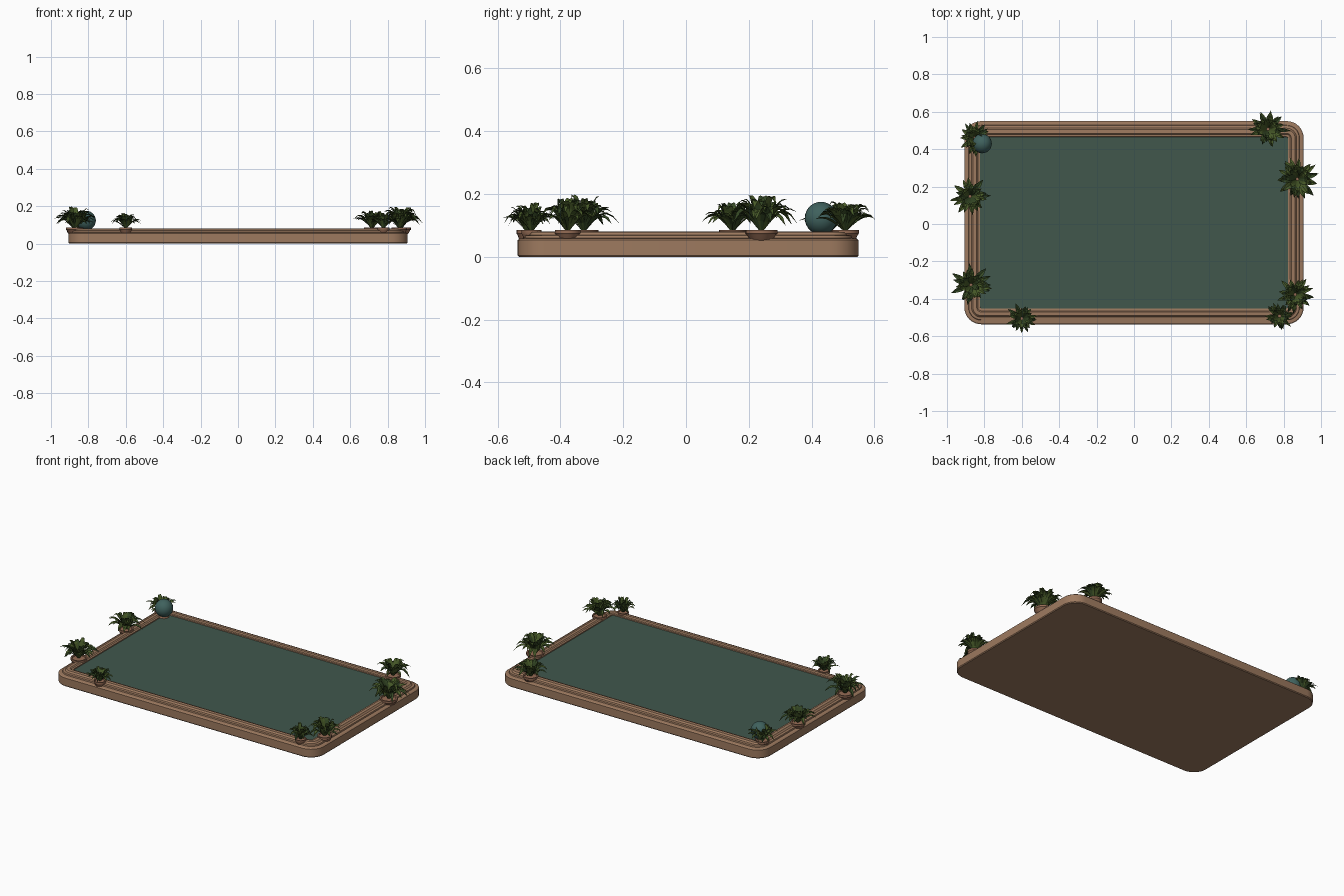
import bpy, bmesh, math, random
from mathutils import Vector

if "Cube" in bpy.data.objects:
    bpy.data.objects.remove(bpy.data.objects["Cube"])
random.seed(7)


def material(name, rgb):
    m = bpy.data.materials.new(name)
    m.diffuse_color = (*rgb, 1)
    m.use_nodes = True
    m.node_tree.nodes["Principled BSDF"].inputs["Base Color"].default_value = m.diffuse_color
    return m


WOOD = material("wood brown", (0.34, 0.195, 0.115))
CLAY = material("clay brown", (0.30, 0.15, 0.09))
WATER = material("pool green", (0.052, 0.095, 0.073))
BALL = material("ball teal", (0.05, 0.12, 0.11))
LEAF = material("leaf green", (0.065, 0.105, 0.022))
LEAF2 = material("dark leaf green", (0.035, 0.065, 0.018))


def finish(bm, name, mats, smooth=None):
    bmesh.ops.recalc_face_normals(bm, faces=bm.faces)
    me = bpy.data.meshes.new(name)
    bm.to_mesh(me)
    bm.free()
    for m in mats:
        me.materials.append(m)
    ob = bpy.data.objects.new(name, me)
    bpy.context.collection.objects.link(ob)
    if smooth:
        bpy.context.view_layer.objects.active = ob
        ob.select_set(True)
        bpy.ops.object.shade_smooth_by_angle(angle=math.radians(smooth))
        ob.select_set(False)
    return ob


CY = 0.007


def rounded_rect(inset, seg=8):
    hx, hy, r = 0.907 - inset, 0.543 - inset, max(0.09 - inset, 0.012)
    pts = []
    for k, (sx, sy) in enumerate([(1, 1), (-1, 1), (-1, -1), (1, -1)]):
        for i in range(seg + 1):
            a = math.pi / 2 * (k + i / seg)
            pts.append((sx * (hx - r) + r * math.cos(a),
                        CY + sy * (hy - r) + r * math.sin(a)))
    return pts


# Tray: stepped wooden moulding swept round a rounded rectangle, flat base
profile = [(0.004, 0), (0, 0.005), (0, 0.053), (0.006, 0.058), (0.022, 0.06),
           (0.024, 0.068), (0.038, 0.070), (0.046, 0.079), (0.066, 0.080),
           (0.072, 0.074), (0.083, 0.073), (0.086, 0.05)]
bm = bmesh.new()
rings = [[bm.verts.new((x, y, z)) for x, y in rounded_rect(d)] for d, z in profile]
n = len(rings[0])
for a, b in zip(rings, rings[1:]):
    for i in range(n):
        bm.faces.new((a[i], a[(i + 1) % n], b[(i + 1) % n], b[i]))
bm.faces.new(rings[0])
bm.faces.new(rings[-1])
finish(bm, "tray", [WOOD], 30)

# Pool surface
bm = bmesh.new()
bm.faces.new([bm.verts.new((x, y, 0.067)) for x, y in rounded_rect(0.084)])
pool = finish(bm, "pool_surface", [WATER])


def lathe(name, x, y, prof, mat, seg=20):
    bm = bmesh.new()
    rs = [[bm.verts.new((x + r * math.cos(2 * math.pi * i / seg),
                         y + r * math.sin(2 * math.pi * i / seg), z))
           for i in range(seg)] for r, z in prof]
    for a, b in zip(rs, rs[1:]):
        for i in range(seg):
            bm.faces.new((a[i], a[(i + 1) % seg], b[(i + 1) % seg], b[i]))
    bm.faces.new(rs[0])
    bm.faces.new(rs[-1])
    return finish(bm, name, [mat], 35)


def plant(name, x, y, R, H, count):
    # arching folded leaves around a crown
    bm = bmesh.new()
    steps = 5
    for k in range(count):
        a = k * 2.39996 + random.uniform(-0.25, 0.25)
        inner = k / count
        reach = R * (1.0 - 0.6 * inner) * random.uniform(0.78, 1.08)
        rise = H * (0.5 + 0.45 * inner) * random.uniform(0.75, 1.15)
        bend = random.uniform(0.62, 0.92) - 0.2 * inner
        width = R * random.uniform(0.11, 0.15)
        d = Vector((math.cos(a), math.sin(a), 0))
        s = Vector((-d.y, d.x, 0))
        rows = []
        for i in range(steps + 1):
            t = i / steps
            c = Vector((x, y, 0.085)) + d * (0.008 + reach * t)
            c.z += rise * math.sin(math.pi * t * bend)
            w = width * (0.2 + 0.8 * math.sin(math.pi * min(1, t ** 0.9))) * (1 - 0.8 * (i == steps))
            up = Vector((0, 0, w * 0.45))
            rows.append([bm.verts.new(p) for p in (c - s * w + up, c, c + s * w + up)])
        mi = int(random.random() < 0.4)
        for p, q in zip(rows, rows[1:]):
            for j in (0, 1):
                bm.faces.new((p[j], p[j + 1], q[j + 1], q[j])).material_index = mi
    finish(bm, name, [LEAF, LEAF2])


# Potted plants set into the rim: x, y, leaf reach, height
spots = [(-0.85, 0.46, 0.093, 0.085), (-0.877, 0.148, 0.102, 0.09),
         (-0.872, -0.325, 0.112, 0.105), (-0.60, -0.505, 0.082, 0.075),
         (0.778, -0.492, 0.076, 0.08), (0.862, -0.377, 0.097, 0.1),
         (0.873, 0.24, 0.122, 0.11), (0.717, 0.507, 0.104, 0.09)]
for i, (x, y, R, H) in enumerate(spots):
    k = R / 0.11
    lathe(f"pot_{i + 1}", x, y,
          [(0.026 * k, 0.048), (0.036 * k, 0.056), (0.042 * k, 0.07), (0.046 * k, 0.074),
           (0.046 * k, 0.086), (0.038 * k, 0.086), (0.036 * k, 0.080)], CLAY)
    plant(f"plant_{i + 1}", x, y, R, H, 44)

# Ornamental ball on a small stand at the back left corner
lathe("ball_stand", -0.812, 0.428,
      [(0.03, 0.07), (0.022, 0.085), (0.026, 0.095), (0.04, 0.112), (0.036, 0.114)], CLAY)
bm = bmesh.new()
bmesh.ops.create_uvsphere(bm, u_segments=24, v_segments=14, radius=0.052)
bmesh.ops.translate(bm, verts=bm.verts, vec=(-0.812, 0.43, 0.123))
finish(bm, "ball", [BALL], 60)
